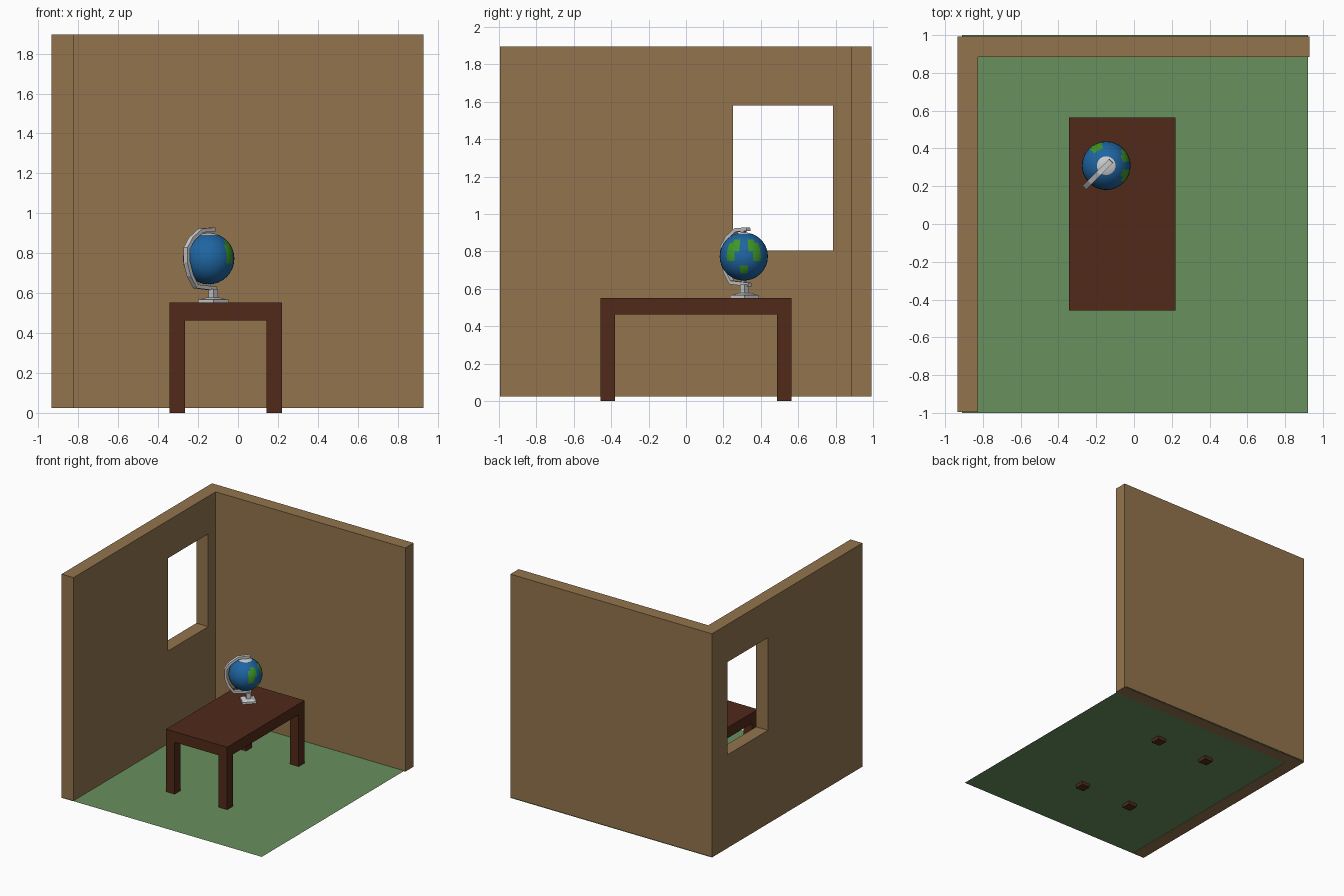
import bpy, bmesh, math
from mathutils import Vector, Matrix

if "Cube" in bpy.data.objects:
    bpy.data.objects.remove(bpy.data.objects["Cube"])


def material(name, rgb):
    m = bpy.data.materials.new(name)
    m.diffuse_color = (*rgb, 1)
    m.use_nodes = True
    m.node_tree.nodes["Principled BSDF"].inputs["Base Color"].default_value = m.diffuse_color
    return m


WALL = material("wall_tan", (0.29, 0.175, 0.075))
FLOOR = material("floor_green", (0.14, 0.28, 0.11))
WOOD = material("dark_wood", (0.08, 0.023, 0.010))
SEA = material("sea_blue", (0.013, 0.13, 0.36))
LAND = material("land_green", (0.05, 0.31, 0.02))
ICE = material("ice_white", (0.8, 0.8, 0.8))


def finish(name, bm, *mats):
    bmesh.ops.recalc_face_normals(bm, faces=bm.faces)
    me = bpy.data.meshes.new(name)
    bm.to_mesh(me)
    bm.free()
    ob = bpy.data.objects.new(name, me)
    bpy.context.collection.objects.link(ob)
    for m in mats:
        me.materials.append(m)
    return ob


def prism(name, pts, z0, z1, *mats):
    """Extrude a flat outline from z0 up to z1."""
    bm = bmesh.new()
    face = bm.faces.new([bm.verts.new((x, y, z0)) for x, y in pts])
    new = bmesh.ops.extrude_face_region(bm, geom=[face])["geom"]
    top = [v for v in new if isinstance(v, bmesh.types.BMVert)]
    bmesh.ops.translate(bm, verts=top, vec=(0, 0, z1 - z0))
    return finish(name, bm, *mats)


def box(name, x0, x1, y0, y1, z0, z1, *mats):
    return prism(name, [(x0, y0), (x1, y0), (x1, y1), (x0, y1)], z0, z1, *mats)


# Floor sheet
bm = bmesh.new()
bm.faces.new([bm.verts.new(p) for p in
              [(-0.91, -1, 0.029), (0.92, -1, 0.029), (0.92, 1, 0.029), (-0.91, 1, 0.029)]])
finish("floor", bm, FLOOR)

# L-shaped walls with a window opening
walls = prism("walls", [(-0.935, -0.995), (-0.825, -0.995), (-0.825, 0.883),
                        (0.93, 0.883), (0.93, 0.992), (-0.935, 0.992)], 0.025, 1.895, WALL)
cutter = box("window_cutter", -1.1, -0.7, 0.252, 0.785, 0.805, 1.58, WALL)
cutter.hide_render = True
mod = walls.modifiers.new("window", "BOOLEAN")
mod.object, mod.operation, mod.solver = cutter, "DIFFERENCE", "EXACT"
bpy.context.view_layer.objects.active = walls
bpy.ops.object.modifier_apply(modifier=mod.name)
bpy.data.objects.remove(cutter)

# Table top and four legs
TX, TY, LEG = (-0.344, 0.221), (-0.458, 0.565), 0.079
box("table_top", *TX, *TY, 0.463, 0.552, WOOD)
for side, x in (("left", TX[0]), ("right", TX[1] - LEG)):
    for end, y in (("front", TY[0]), ("back", TY[1] - LEG)):
        box(f"{end}_{side}_leg", x, x + LEG, y, y + LEG, 0, 0.463, WOOD)

# Globe ball, with land and ice picked by longitude and latitude
C = Vector((-0.147, 0.309, 0.773))
PATCHES = [(-50, -24, -11, 34), (-36, -13, 11, 45), (10, 33, 11, 45), (20, 45, -11, 34),
           (-12, 12, -45, -22), (100, 136, 0, 45)]
bm = bmesh.new()
bmesh.ops.create_uvsphere(bm, u_segments=32, v_segments=16, radius=0.129)
for f in bm.faces:
    f.smooth = True
    c = f.calc_center_median()
    lat = math.degrees(math.asin(c.z / c.length))
    lon = math.degrees(math.atan2(c.y, c.x))
    if lat > 67:
        f.material_index = 2
    elif any(a < lon < b and lo < lat < hi for a, b, lo, hi in PATCHES):
        f.material_index = 1
bmesh.ops.translate(bm, verts=bm.verts, vec=C)
finish("globe_ball", bm, SEA, LAND, ICE)

# Bracket: faceted strip around the ball, facing the front left corner
OUT = Vector((-1, -1, 0)).normalized()
SIDE = Vector((1, -1, 0)).normalized()
PATH = [(-0.035, 0.919), (0.055, 0.914), (0.118, 0.873), (0.155, 0.825), (0.155, 0.755),
        (0.132, 0.690), (0.092, 0.634), (-0.045, 0.622)]
HALF_W, HALF_T = 0.014, 0.010
path = [Vector(p) for p in PATH]
bm = bmesh.new()
rings = []
for i, p in enumerate(path):
    t = (path[min(i + 1, len(path) - 1)] - path[max(i - 1, 0)]).normalized()
    n = Vector((-t.y, t.x))
    ring = []
    for w, h in ((-1, -1), (1, -1), (1, 1), (-1, 1)):
        q = p + n * h * HALF_T
        ring.append(bm.verts.new(Vector((C.x, C.y, q.y)) + OUT * q.x + SIDE * w * HALF_W))
    rings.append(ring)
for a, b in zip(rings, rings[1:]):
    for k in range(4):
        bm.faces.new((a[k], a[(k + 1) % 4], b[(k + 1) % 4], b[k]))
bm.faces.new(rings[0])
bm.faces.new(rings[-1])
finish("globe_bracket", bm)


# Stand pieces: four-sided frustums turned to a diamond (radius = half diagonal)
def frustum(name, r0, r1, z0, z1, x=-0.124, y=0.313):
    bm = bmesh.new()
    rot = Matrix.Rotation(math.radians(45), 4, "Z")
    bmesh.ops.create_cone(bm, cap_ends=True, segments=4, radius1=r0, radius2=r1, depth=z1 - z0)
    pts = sorted(bm.verts, key=lambda v: abs(v.co.x))
    if abs(pts[0].co.x) > 1e-4:
        bmesh.ops.transform(bm, matrix=rot, verts=bm.verts)
    bmesh.ops.translate(bm, verts=bm.verts, vec=(x, y, (z0 + z1) / 2))
    return finish(name, bm)


frustum("stand_base", 0.078, 0.076, 0.552, 0.567)
frustum("stand_step", 0.070, 0.035, 0.567, 0.577)
frustum("stand_post", 0.025, 0.025, 0.577, 0.622)
# Pins holding the ball at both poles
frustum("top_pin", 0.012, 0.012, 0.895, 0.915, C.x, C.y)
frustum("bottom_pin", 0.012, 0.012, 0.625, 0.650, C.x, C.y)
